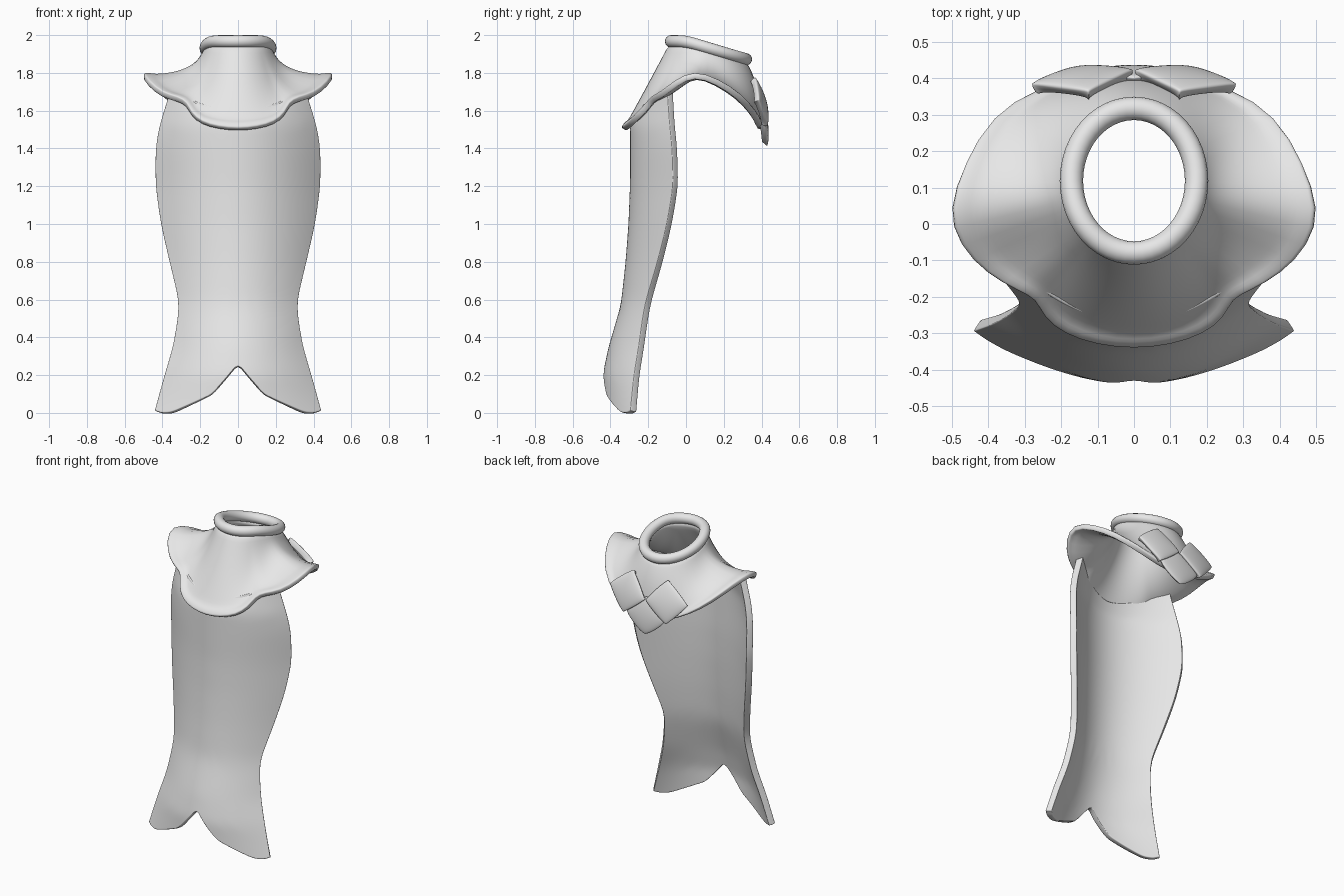
import bpy
from math import sin, cos, pi, atan2
from mathutils import Vector

if "Cube" in bpy.data.objects:
    bpy.data.objects.remove(bpy.data.objects["Cube"])

GREY = (0.8, 0.8, 0.8, 1)
cloth = bpy.data.materials.new("light_grey_cloth")
cloth.use_nodes = True
cloth.diffuse_color = GREY
cloth.node_tree.nodes["Principled BSDF"].inputs["Base Color"].default_value = GREY


def grid_object(name, rows, wrap=False, wrap_rows=False, thickness=0.0):
    """Skin a grid of points, then thicken and soften it."""
    n, m = len(rows), len(rows[0])
    faces = [(r * m + c, (r + 1) % n * m + c,
              (r + 1) % n * m + (c + 1) % m, r * m + (c + 1) % m)
             for r in range(n if wrap_rows else n - 1)
             for c in range(m if wrap else m - 1)]
    mesh = bpy.data.meshes.new(name)
    mesh.from_pydata([tuple(p) for row in rows for p in row], [], faces)
    mesh.materials.append(cloth)
    mesh.shade_smooth()
    obj = bpy.data.objects.new(name, mesh)
    bpy.context.collection.objects.link(obj)
    if thickness:
        solid = obj.modifiers.new("thickness", 'SOLIDIFY')
        solid.thickness = thickness
        solid.offset = -1
    soften = obj.modifiers.new("soften", 'SUBSURF')
    soften.levels = soften.render_levels = 1


def interp(table, x):
    """Linear lookup in rows of (key, values...) with rising keys."""
    if x <= table[0][0]:
        return table[0][1:]
    for a, b in zip(table, table[1:]):
        if x <= b[0]:
            f = (x - a[0]) / (b[0] - a[0])
            return [p + (q - p) * f for p, q in zip(a[1:], b[1:])]
    return table[-1][1:]


def spread(count):
    """Values from -1 to 1, closer together near the ends."""
    return [sin(pi * (i / count - 0.5)) for i in range(count + 1)]


# Hanging cape: height, half width, centre y, edge y
CAPE = [(0.0, 0.445, -0.44, -0.295), (0.2, 0.39, -0.442, -0.275),
        (0.35, 0.345, -0.41, -0.25), (0.57, 0.308, -0.345, -0.22),
        (0.8, 0.363, -0.32, -0.15), (1.0, 0.41, -0.305, -0.10),
        (1.2, 0.437, -0.297, -0.067), (1.4, 0.438, -0.297, -0.072),
        (1.52, 0.417, -0.297, -0.085), (1.72, 0.355, -0.235, -0.1)]
SWALLOWTAIL = [(0, 0.262), (0.34, 0.095), (0.42, 0.08), (0.8, 0.002), (0.92, 0), (1, 0.012)]


def cape_point(t, u):
    low = interp(SWALLOWTAIL, abs(u))[0]
    high = 1.6 + 0.11 * abs(u) ** 1.5
    z = high + (low - high) * t
    width, centre, edge = interp(CAPE, z)
    return (u * width, centre + (edge - centre) * u * u, z)


grid_object("hanging_cape",
            [[cape_point((t + 1) / 2, u) for u in spread(36)] for t in spread(30)],
            thickness=0.038)

# Shoulder mantle: half of the scalloped hem from front to back, mirrored
HALF_HEM = [(0, -0.335, 1.5), (0.10, -0.325, 1.51), (0.19, -0.295, 1.535),
            (0.245, -0.25, 1.585), (0.262, -0.20, 1.64), (0.31, -0.18, 1.67),
            (0.395, -0.135, 1.69), (0.47, -0.06, 1.755), (0.50, 0.04, 1.81),
            (0.455, 0.17, 1.765), (0.385, 0.295, 1.68), (0.26, 0.37, 1.58),
            (0.12, 0.395, 1.51), (0, 0.405, 1.49)]
hem = [Vector(p) for p in HALF_HEM]
hem += [Vector((-p.x, p.y, p.z)) for p in reversed(hem[1:-1])]
NECK_Y = 0.119


def neck_height(y):
    return 1.967 - 0.3 * max(0, y)


def mantle_column(p):
    a = atan2(p.x, NECK_Y - p.y)
    out = Vector((sin(a), -cos(a), 0))
    y = NECK_Y - 0.21 * cos(a)
    top = Vector((0.185 * sin(a), y, neck_height(y) - 0.015))
    back = max(0, -cos(a))
    bend = top.lerp(p, 0.13)
    bend.z = p.z - 0.01
    ctrl = top.lerp(p, 0.5).lerp(bend, sin(a) ** 2 * (1 - 0.6 * back))
    ctrl += (out + Vector((0, 0, 0.6))) * 0.05 * back
    steps = [i / 10 for i in range(10)] + [0.93, 0.98, 1]
    points = [top * (1 - s) ** 2 + ctrl * 2 * s * (1 - s) + p * s * s for s in steps]
    # raised lip along the hem
    for i in (-3, -2, -1):
        points[i] += out * 0.011 + Vector((0, 0, 0.006))
    return points


columns = [mantle_column(p) for p in hem]
grid_object("shoulder_mantle", list(zip(*columns)), wrap=True, thickness=0.034)

# Rolled collar, swept around the neck and tilted down to the back
collar = []
for i in range(24):
    a = 2 * pi * i / 24
    y = NECK_Y - 0.201 * cos(a)
    centre = Vector((0.174 * sin(a), y, neck_height(y)))
    out = Vector((sin(a), -cos(a), 0))
    collar.append([centre + out * 0.036 * cos(b) + Vector((0, 0, 0.036 * sin(b)))
                   for b in [pi * k / 4 for k in range(8)]])
grid_object("neck_collar", collar, wrap=True, wrap_rows=True)


# Overlapping pillow-shaped scale plates on the back
def scale_plate(name, top, plus, bottom, minus, bow):
    top, plus, bottom, minus = map(Vector, (top, plus, bottom, minus))
    middle = (top + plus + bottom + minus) / 4
    out = (plus - top).cross(minus - top).normalized()
    steps = [(k + 1) / 2 for k in spread(8)]
    rows = []
    for u in steps:
        row = []
        for v in steps:
            flat = top.lerp(plus, u).lerp(minus.lerp(bottom, u), v) - middle
            hu, hv = 4 * u * (1 - u), 4 * v * (1 - v)
            row.append(middle + flat * (1 + bow * min(1, hu + hv))
                       + out * 0.022 * max(0, hu * hv) ** 0.5)
        rows.append(row)
    grid_object(name, rows, thickness=0.036)


scale_plate("lower_scale", (0, 0.40, 1.65), (0.145, 0.413, 1.535),
            (0, 0.428, 1.412), (-0.145, 0.413, 1.535), 0.2)
for side, name in ((1, "left_scale"), (-1, "right_scale")):
    inner, outer = (0, 0.425, 1.635), (side * 0.285, 0.385, 1.655)
    plus, minus = (outer, inner) if side > 0 else (inner, outer)
    scale_plate(name, (side * 0.125, 0.365, 1.78), plus,
                (side * 0.155, 0.432, 1.515), minus, 0.08)
